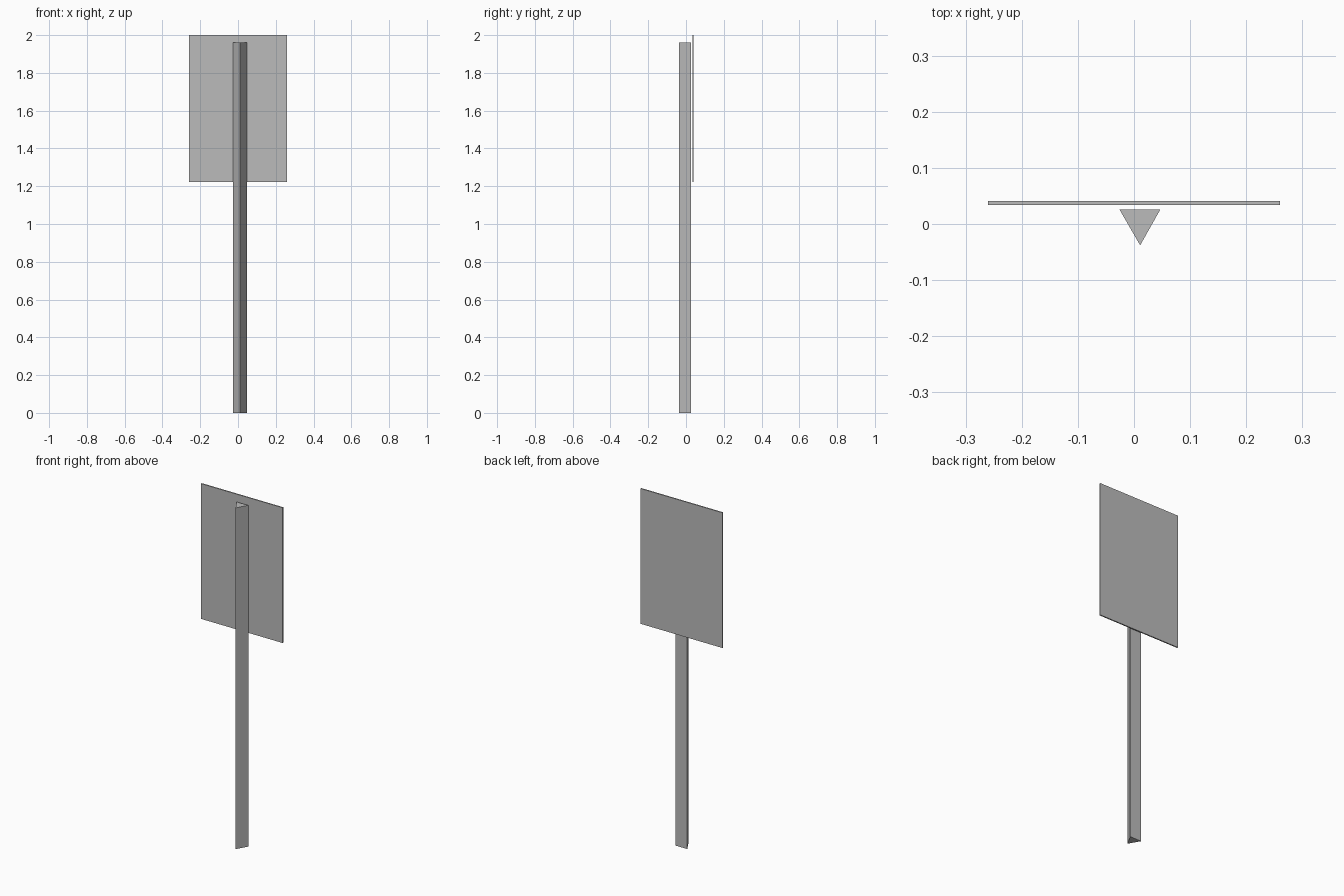
import bpy
import bmesh

cube = bpy.data.objects.get("Cube")
if cube:
    bpy.data.objects.remove(cube, do_unlink=True)

# Single grey for the whole sign
grey = bpy.data.materials.new("grey")
grey.use_nodes = True
colour = (0.5, 0.5, 0.5, 1)
grey.diffuse_color = colour
grey.node_tree.nodes["Principled BSDF"].inputs["Base Color"].default_value = colour


def prism(name, outline, bottom, top):
    """Extrude a flat xy outline from bottom to top."""
    bm = bmesh.new()
    base = bm.faces.new([bm.verts.new((x, y, bottom)) for x, y in outline])
    result = bmesh.ops.extrude_face_region(bm, geom=[base], use_keep_orig=True)
    verts = [v for v in result["geom"] if isinstance(v, bmesh.types.BMVert)]
    bmesh.ops.translate(bm, verts=verts, vec=(0, 0, top - bottom))
    bmesh.ops.recalc_face_normals(bm, faces=bm.faces)
    mesh = bpy.data.meshes.new(name)
    bm.to_mesh(mesh)
    bm.free()
    mesh.materials.append(grey)
    obj = bpy.data.objects.new(name, mesh)
    bpy.context.collection.objects.link(obj)
    return obj


# Triangular post, pointed edge to the front
prism("post", [(0.011, -0.038), (0.047, 0.026), (-0.026, 0.026)], 0, 1.96)

# Thin board standing just behind the post
w, front, back = 0.26, 0.034, 0.041
prism("sign_board", [(-w, front), (w, front), (w, back), (-w, back)], 1.223, 2)
